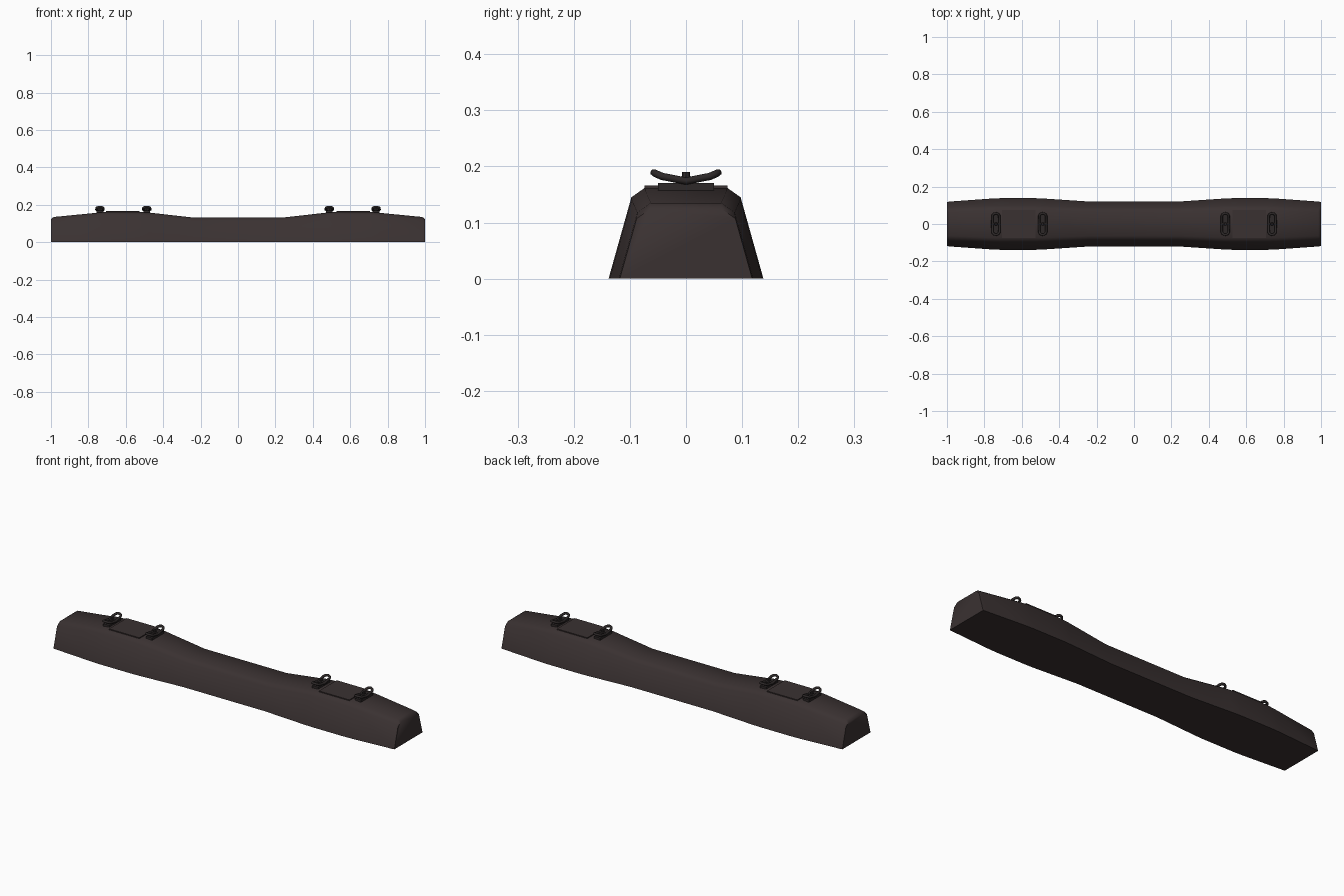
import bpy, bmesh, math
from mathutils import Vector

if "Cube" in bpy.data.objects:
    bpy.data.objects.remove(bpy.data.objects["Cube"])


def material(name, rgb):
    m = bpy.data.materials.new(name)
    m.diffuse_color = (*rgb, 1)
    m.use_nodes = True
    m.node_tree.nodes["Principled BSDF"].inputs["Base Color"].default_value = m.diffuse_color
    return m


SLEEPER = material("dark_brown", (0.042, 0.031, 0.031))
STEEL = material("dark_steel", (0.026, 0.021, 0.021))


def finish(bm, name, mat, angle=None):
    bmesh.ops.recalc_face_normals(bm, faces=bm.faces)
    me = bpy.data.meshes.new(name)
    bm.to_mesh(me)
    bm.free()
    ob = bpy.data.objects.new(name, me)
    bpy.context.collection.objects.link(ob)
    me.materials.append(mat)
    if angle:
        bpy.ops.object.select_all(action='DESELECT')
        ob.select_set(True)
        bpy.context.view_layer.objects.active = ob
        bpy.ops.object.shade_smooth_by_angle(angle=math.radians(angle))
    return ob


def box(name, mat, cx, cy, cz, sx, sy, sz):
    bm = bmesh.new()
    bmesh.ops.create_cube(bm, size=1)
    for v in bm.verts:
        v.co = Vector((v.co.x * sx + cx, v.co.y * sy + cy, v.co.z * sz + cz))
    return finish(bm, name, mat)


def tube(name, pts, r, closed, sides=8):
    cu = bpy.data.curves.new(name, 'CURVE')
    cu.dimensions = '3D'
    cu.bevel_depth = r
    cu.bevel_resolution = 2
    cu.use_fill_caps = True
    sp = cu.splines.new('POLY')
    sp.points.add(len(pts) - 1)
    for p, co in zip(sp.points, pts):
        p.co = (*co, 1)
    sp.use_cyclic_u = closed
    sp.use_smooth = True
    ob = bpy.data.objects.new(name, cu)
    bpy.context.collection.objects.link(ob)
    cu.materials.append(STEEL)
    return ob


# Sleeper body: lofted sections (x, half width at base, height)
half = [(0.24, 0.120, 0.132), (0.48, 0.136, 0.159), (0.53, 0.138, 0.162),
        (0.71, 0.138, 0.162), (0.76, 0.136, 0.157), (0.985, 0.120, 0.135),
        (1.0, 0.118, 0.124)]
stations = [(-x, w, h) for x, w, h in reversed(half)] + half
bm = bmesh.new()
rings = []
for x, w, h in stations:
    shoulder = h - 0.017
    ws = w - shoulder * 0.28
    prof = [(w, 0), (ws, shoulder), (ws - 0.024, h)]
    prof += [(-y, z) for y, z in reversed(prof)]
    rings.append([bm.verts.new((x, y, z)) for y, z in prof])
for a, b in zip(rings, rings[1:]):
    for i in range(6):
        j = (i + 1) % 6
        bm.faces.new((a[i], a[j], b[j], b[i]))
bm.faces.new(rings[0])
bm.faces.new(rings[-1])
finish(bm, "sleeper_body", SLEEPER, 60)

for s in (-1, 1):
    # Rail seat pad
    box("rail_pad", SLEEPER, s * 0.616, 0, 0.163, 0.178, 0.148, 0.007)
    for x, inward in ((0.488, 1), (0.738, -1)):
        cx = s * x
        # Clip base plate
        box("clip_plate", STEEL, cx, 0, 0.164, 0.036, 0.1, 0.014)
        # Upswept spring loop
        pts = []
        for k in range(28):
            t = 2 * math.pi * k / 28
            dx = 0.019 * math.cos(t)
            dy = 0.038 * (1 if math.sin(t) > 0 else -1) if abs(math.sin(t)) > 1e-6 else 0
            y = dy + 0.019 * math.sin(t) if dy else 0
            pts.append((cx + dx, y, 0.174 + 4.6 * y * y))
        tube("spring_clip", pts, 0.0065, True)
        # Inner bar and fixing bolt
        tube("clip_bar", [(cx - 0.019, 0, 0.176), (cx + 0.019, 0, 0.176)], 0.006, False)
        bm = bmesh.new()
        bmesh.ops.create_cone(bm, cap_ends=True, segments=8, radius1=0.009,
                              radius2=0.007, depth=0.024)
        for v in bm.verts:
            v.co += Vector((cx, 0, 0.178))
        finish(bm, "clip_bolt", STEEL, 40)
